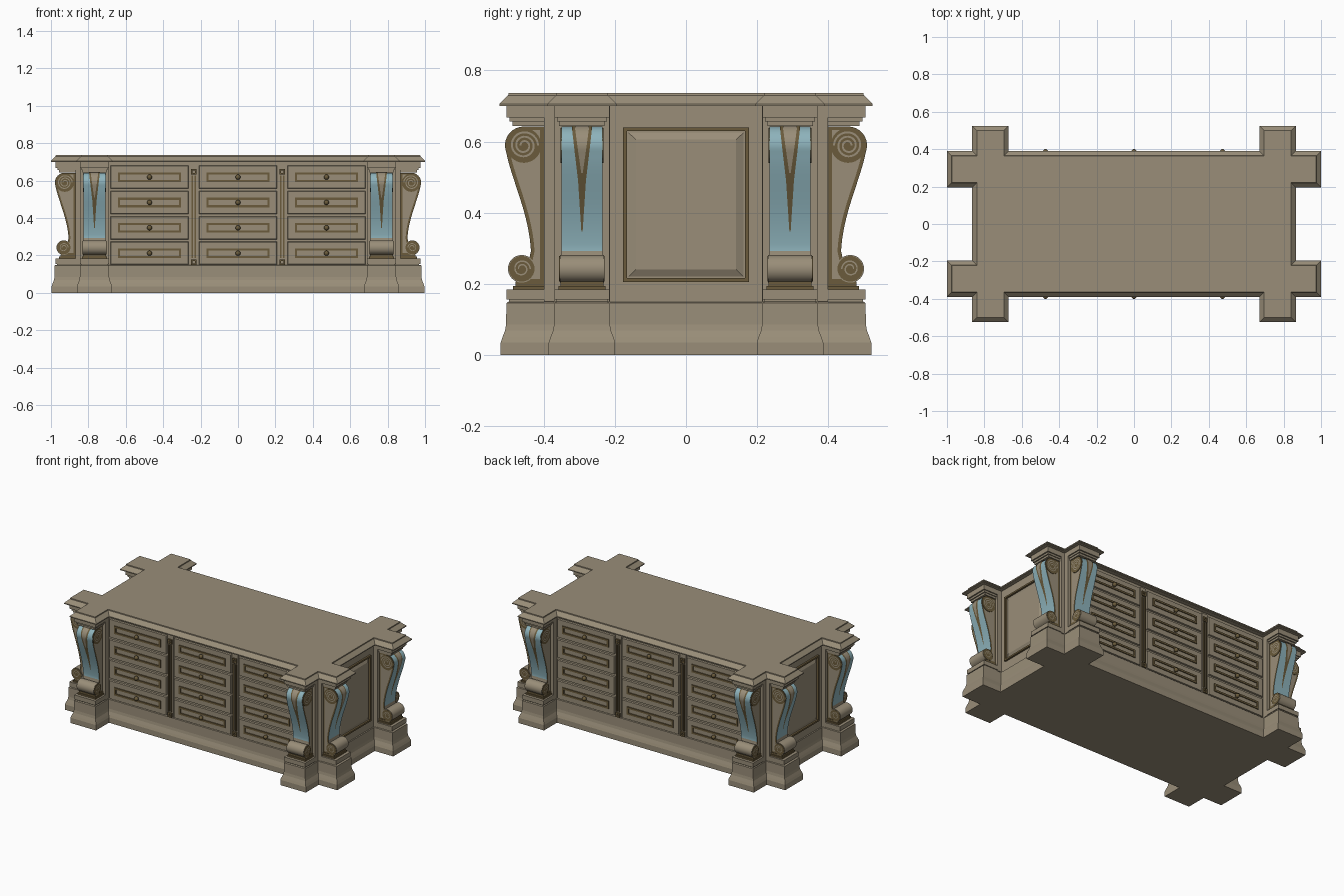
import bpy, bmesh
from math import pi, sin, cos, radians
from mathutils import Matrix, Vector
from mathutils.geometry import interpolate_bezier

cube = bpy.data.objects.get("Cube")
if cube:
    bpy.data.objects.remove(cube)


def material(name, rgb):
    m = bpy.data.materials.new(name)
    m.use_nodes = True
    m.diffuse_color = (*rgb, 1)
    m.node_tree.nodes["Principled BSDF"].inputs["Base Color"].default_value = (*rgb, 1)
    return m


MATS = [material("tan_wood", (0.32, 0.27, 0.19)),
        material("bronze", (0.145, 0.105, 0.045)),
        material("blue_paint", (0.27, 0.45, 0.50))]
WOOD, BRONZE, BLUE = 0, 1, 2


def finish(name, bm, places=None, smooth=False):
    """Turn a bmesh into one object per placement, sharing the mesh."""
    me = bpy.data.meshes.new(name)
    bm.to_mesh(me)
    bm.free()
    for m in MATS:
        me.materials.append(m)
    for i, mat in enumerate(places or [Matrix()]):
        ob = bpy.data.objects.new(name, me)
        ob.matrix_world = mat
        bpy.context.collection.objects.link(ob)
        if smooth and i == 0:
            bpy.ops.object.select_all(action='DESELECT')
            ob.select_set(True)
            bpy.context.view_layer.objects.active = ob
            bpy.ops.object.shade_smooth_by_angle(angle=radians(35))


def paint(verts, mat):
    for f in {f for v in verts for f in v.link_faces}:
        f.material_index = mat


def box(bm, x, y, z, mat=WOOD, taper=None):
    """Box from (min, max) ranges; taper scales the outward (-y) face."""
    size = [r[1] - r[0] for r in (x, y, z)]
    mid = Vector([(r[0] + r[1]) / 2 for r in (x, y, z)])
    vs = bmesh.ops.create_cube(bm, size=1)["verts"]
    for v in vs:
        k = taper if taper and v.co.y < 0 else (1, 1)
        v.co = mid + Vector((v.co.x * size[0] * k[0], v.co.y * size[1], v.co.z * size[2] * k[1]))
    paint(vs, mat)


def frame(bm, cx, cz, w, h, t, y, mat=BRONZE):
    """Rectangular moulding of four bars on a front-facing plane."""
    for s in (-1, 1):
        ex, ez = cx + s * (w - t) / 2, cz + s * (h - t) / 2
        box(bm, (ex - t / 2, ex + t / 2), y, (cz - h / 2, cz + h / 2), mat)
        box(bm, (cx - w / 2 + t, cx + w / 2 - t), y, (ez - t / 2, ez + t / 2), mat)


def cylinder(bm, axis, centre, r, depth, mat, seg=32):
    rot = Matrix.Rotation(pi / 2, 4, 'Y' if axis == 'X' else 'X')
    vs = bmesh.ops.create_cone(bm, cap_ends=True, segments=seg, radius1=r, radius2=r, depth=depth,
                               matrix=Matrix.Translation(centre) @ rot)["verts"]
    paint(vs, mat)


def strip(bm, a, b, mat, out):
    """Thin painted ribbon between two point rows, facing `out`."""
    va, vb = [bm.verts.new(p) for p in a], [bm.verts.new(p) for p in b]
    for i in range(len(a) - 1):
        f = bm.faces.new((va[i], va[i + 1], vb[i + 1], vb[i]))
        f.material_index = mat
        f.normal_update()
        if f.normal.dot(out) < 0:
            f.normal_flip()


# Plan outline with projecting arms at the corners, inset by o
def outline(o):
    q = [(.865 - o, .195 + o), (1 - o, .195 + o), (1 - o, .39 - o), (.865 - o, .39 - o),
         (.865 - o, .525 - o), (.67 + o, .525 - o), (.67 + o, .39 - o)]
    pts = []
    for sx, sy in ((1, 1), (-1, 1), (-1, -1), (1, -1)):
        part = [(sx * x, sy * y) for x, y in q]
        pts += part if sx == sy else part[::-1]
    return pts


def loft(name, profile):
    bm = bmesh.new()
    rings = [[bm.verts.new((x, y, z)) for x, y in outline(o)] for o, z in profile]
    n = len(rings[0])
    for r, s in zip(rings, rings[1:]):
        for i in range(n):
            bm.faces.new((r[i], r[(i + 1) % n], s[(i + 1) % n], s[i]))
    bm.faces.new(rings[0][::-1])
    bm.faces.new(rings[-1])
    finish(name, bm)


loft("base_plinth", [(.004, 0), (.004, .035), (.009, .05), (.016, .068), (.019, .085), (.02, .146), (.027, .15)])
loft("top_slab", [(0, .70), (0, .706), (.025, .73), (.026, .736)])

# Cabinet core and corner posts
bm = bmesh.new()
box(bm, (-.84, .84), (-.362, .362), (.14, .705))
for sx in (-1, 1):
    for sy in (-1, 1):
        box(bm, [sx * .7675 - .0775, sx * .7675 + .0775], [sy * .2925 - .0785, sy * .2925 + .0785], (.14, .704))
finish("cabinet_body", bm)


# Placements: local frame faces -y
def place(x, y, turn):
    return Matrix.Translation((x, y, 0)) @ Matrix.Rotation(turn, 4, 'Z')


arms = []
for s in (-1, 1):
    arms += [place(s * .7675, -.40, 0), place(s * .7675, .40, pi),
             place(.87, s * .2925, pi / 2), place(-.87, s * .2925, -pi / 2)]
ends = [place(.84, 0, pi / 2), place(-.84, 0, -pi / 2)]
faces = [place(0, -.362, 0), place(0, .362, pi)]

# Pilaster, capital and footing of each arm
bm = bmesh.new()
box(bm, (-.0775, .0775), (0, .04), (.15, .70))
box(bm, (-.0775, .0775), (-.105, 0), (.668, .702))
box(bm, (-.070, .070), (-.096, 0), (.656, .668))
box(bm, (-.064, .064), (-.088, 0), (.643, .656))
box(bm, (-.072, .072), (-.098, 0), (.145, .156))
box(bm, (-.0775, .0775), (-.105, 0), (.155, .184))
box(bm, (-.066, .066), (-.086, 0), (.184, .194), BRONZE)
box(bm, (-.061, .061), (-.080, 0), (.194, .206), BRONZE)
finish("arm_pilaster", bm, arms)

# Scroll console: volute arc, S curve, lower roll
TOP, LOW = (.056, .589), (.062, .242)


def arc(c, r, a0, a1, n):
    return [(c[0] + r * cos(radians(a0 + (a1 - a0) * i / n)),
             c[1] + r * sin(radians(a0 + (a1 - a0) * i / n))) for i in range(n + 1)]


curve = interpolate_bezier(Vector((.1058, .571)), Vector((.09, .49)), Vector((.042, .40)), Vector((.036, .292)), 18)
sweep = arc(TOP, .053, 90, -20, 12) + [(p.x, p.y) for p in curve][1:]
profile = sweep + arc(LOW, .038, 125, -90, 18) + [(0, .204), (0, .642)]
W = .058
bm = bmesh.new()
sides = [[bm.verts.new((s * W, -d, z)) for d, z in profile] for s in (-1, 1)]
n = len(profile)
for i in range(n):
    j = (i + 1) % n
    f = bm.faces.new((sides[0][i], sides[0][j], sides[1][j], sides[1][i]))
    f.material_index = BLUE if i < len(sweep) - 1 else WOOD
cheeks = [bm.faces.new(s) for s in sides]
bmesh.ops.recalc_face_normals(bm, faces=bm.faces[:])
for f in cheeks:
    ring = bmesh.ops.inset_region(bm, faces=[f], thickness=.010, use_even_offset=True)["faces"]
    for g in ring:
        g.material_index = BRONZE
cylinder(bm, 'X', (0, -TOP[0], TOP[1]), .049, 2 * W + .006, BRONZE)
cylinder(bm, 'X', (0, -LOW[0], LOW[1]), .0388, 2 * W + .008, WOOD)
cylinder(bm, 'X', (0, -LOW[0], LOW[1]), .036, 2 * W + .012, BRONZE)

# Spiral lines on the volutes
for c, r0, turns, off, w in ((TOP, .040, 2.5, .0042, .0055), (LOW, .024, 1.5, .0072, .004)):
    for s in (-1, 1):
        rows = ([], [])
        for i in range(61):
            a, r = turns * 2 * pi * i / 60, r0 + (.009 - r0) * i / 60
            for row, k in zip(rows, (r - w / 2, r + w / 2)):
                row.append((s * (W + off), -c[0] + k * cos(a), c[1] + k * sin(a)))
        strip(bm, *rows, WOOD, Vector((s, 0, 0)))


# Tapering tongue painted down the blue front
def tongue(stops, lift, mat):
    left, right = [], []
    for i in range(1, len(sweep) - 1):
        (d, z), a, b = sweep[i], sweep[i - 1], sweep[i + 1]
        if z < stops[-1][0]:
            break
        t = Vector((b[0] - a[0], b[1] - a[1])).normalized()
        for (z0, w0), (z1, w1) in zip(stops, stops[1:]):
            if z1 <= z <= z0:
                w = w0 + (w1 - w0) * (z0 - z) / (z0 - z1)
        p = (-(d - t.y * lift), z + t.x * lift)
        left.append((-w, *p))
        right.append((w, *p))
    strip(bm, left, right, mat, Vector((0, -1, .3)))


tongue([(.65, .030), (.49, .011), (.335, .001)], .0025, BRONZE)
tongue([(.65, .022), (.505, .001)], .0045, WOOD)
finish("scroll_console", bm, arms, smooth=True)

# Side panels: bronze frame around a raised field
bm = bmesh.new()
frame(bm, 0, .4225, .354, .435, .011, (-.012, .002))
box(bm, (-.166, .166), (-.010, .002), (.216, .629), WOOD, taper=(.85, .885))
finish("side_panel", bm, ends)

# Drawer fronts with frames, three columns of four
bm = bmesh.new()
knobs = bmesh.new()
for cx in (-.473, 0, .473):
    for row in range(4):
        cz = .212 + row * .1355
        box(bm, (cx - .21, cx + .21), (-.010, .002), (cz - .062, cz + .062), WOOD, taper=(.985, .95))
        frame(bm, cx, cz, .338, .052, .012, (-.016, -.008))
        cylinder(knobs, 'Y', (cx, -.018, cz), .006, .02, BRONZE, 12)
        vs = bmesh.ops.create_uvsphere(knobs, u_segments=16, v_segments=10, radius=.0135,
                                       matrix=Matrix.Translation((cx, -.025, cz)))["verts"]
        paint(vs, BRONZE)
finish("drawer_fronts", bm, faces)
finish("drawer_knobs", knobs, faces, smooth=True)

# Upright dividers with square end blocks
bm = bmesh.new()
for cx in (-.2365, .2365):
    box(bm, (cx - .022, cx + .022), (-.006, .002), (.148, .69))
    for cz in (.163, .648):
        frame(bm, cx, cz, .03, .03, .009, (-.015, -.004))
    for s in (-1, 1):
        box(bm, (cx + s * .009 - .004, cx + s * .009 + .004), (-.013, -.004), (.185, .626), BRONZE)
finish("drawer_dividers", bm, faces)
